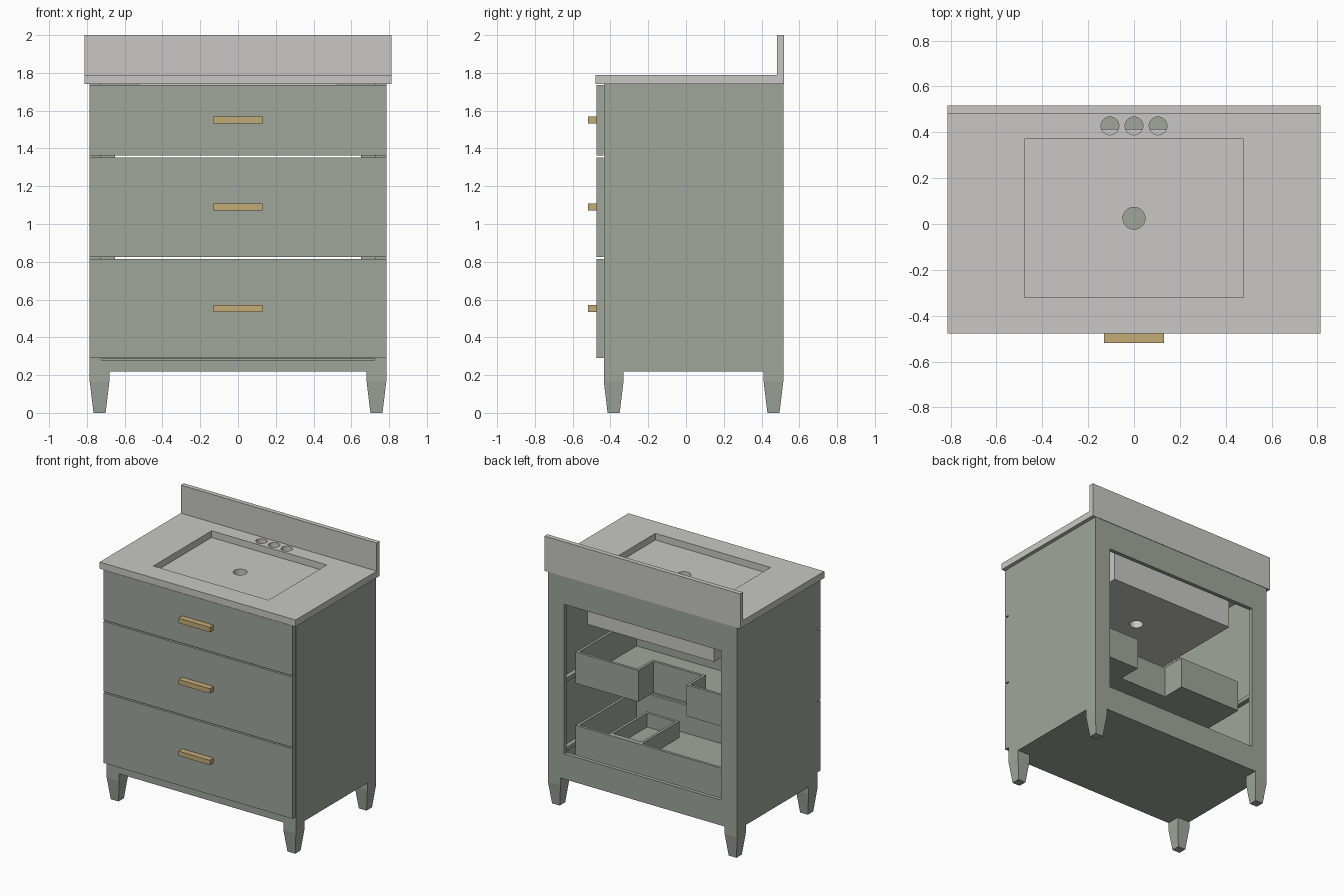
import bpy, bmesh

cube = bpy.data.objects.get("Cube")
if cube:
    bpy.data.objects.remove(cube, do_unlink=True)


def material(name, rgb):
    m = bpy.data.materials.new(name)
    m.use_nodes = True
    m.diffuse_color = (*rgb, 1)
    m.node_tree.nodes["Principled BSDF"].inputs["Base Color"].default_value = (*rgb, 1)
    return m


SAGE = material("sage paint", (0.35, 0.38, 0.33))
STONE = material("grey stone", (0.58, 0.575, 0.56))
BRASS = material("brass", (0.55, 0.41, 0.18))


def finish(name, bm, mat):
    me = bpy.data.meshes.new(name)
    bm.to_mesh(me)
    bm.free()
    me.materials.append(mat)
    ob = bpy.data.objects.new(name, me)
    bpy.context.collection.objects.link(ob)
    return ob


def box(name, x, y, z, mat=SAGE):
    """Box from (min, max) ranges."""
    bm = bmesh.new()
    bmesh.ops.create_cube(bm, size=1)
    for v in bm.verts:
        v.co = [(a + b) / 2 + c * (b - a) for (a, b), c in zip((x, y, z), v.co)]
    return finish(name, bm, mat)


def apply_modifiers(ob):
    bpy.context.view_layer.objects.active = ob
    for mod in list(ob.modifiers):
        bpy.ops.object.modifier_apply(modifier=mod.name)


def cut(ob, cutter):
    mod = ob.modifiers.new("cut", "BOOLEAN")
    mod.operation, mod.solver, mod.object = "DIFFERENCE", "EXACT", cutter
    apply_modifiers(ob)
    bpy.data.objects.remove(cutter, do_unlink=True)


def cut_hole(ob, x, y, r):
    bm = bmesh.new()
    bmesh.ops.create_cone(bm, cap_ends=True, segments=32, radius1=r, radius2=r, depth=4)
    bmesh.ops.translate(bm, verts=bm.verts, vec=(x, y, 1))
    cut(ob, finish("hole_cutter", bm, STONE))


def tray(name, outline, z0, z1, wall=0.02):
    """Open-topped box over a counter-clockwise plan outline."""
    bm = bmesh.new()
    low = [bm.verts.new((x, y, z0)) for x, y in outline]
    top = [bm.verts.new((x, y, z1)) for x, y in outline]
    bm.faces.new(low[::-1])
    for i in range(len(low)):
        j = (i + 1) % len(low)
        bm.faces.new((low[i], low[j], top[j], top[i]))
    ob = finish(name, bm, SAGE)
    mod = ob.modifiers.new("thickness", "SOLIDIFY")
    mod.thickness, mod.offset, mod.use_even_offset = wall, -1, True
    apply_modifiers(ob)
    return ob


W, FRONT, BACK, T = 0.785, -0.435, 0.515, 0.03
BASE, TOP = 0.22, 1.74
INNER = W - T

# Carcass
for side, s in (("left", 1), ("right", -1)):
    def span(a, b):
        return tuple(sorted((s * a, s * b)))
    box(side + "_side_panel", span(INNER, W), (FRONT, BACK), (BASE, TOP))
    box(side + "_back_stile", span(0.65, INNER), (BACK - T, BACK), (0.41, 1.53))
    box(side + "_front_stile", span(0.725, INNER), (FRONT, FRONT + T), (0.28, TOP))
    for level, z in (("lower", 0.36), ("middle", 0.88)):
        box(f"{side}_{level}_slide", span(0.72, INNER), (-0.4, 0.42), (z, z + 0.03))
box("floor_panel", (-INNER, INNER), (FRONT + T, BACK - T), (BASE, BASE + 0.025))
box("front_bottom_rail", (-INNER, INNER), (FRONT, FRONT + T), (BASE, 0.28))
box("back_bottom_rail", (-INNER, INNER), (BACK - T, BACK), (BASE, 0.41))
box("back_top_rail", (-INNER, INNER), (BACK - T, BACK), (1.53, TOP))

# Tapered legs: square block above, narrowing to the foot
for sx, side in ((1, "left"), (-1, "right")):
    for cy, end in ((FRONT + 0.052, "front"), (BACK - 0.052, "back")):
        cx = sx * (W - 0.052)
        bm = bmesh.new()
        rings = []
        for z, h in ((0, 0.032), (0.165, 0.052), (BASE, 0.052)):
            rings.append([bm.verts.new((cx + a * h, cy + b * h, z))
                          for a, b in ((-1, -1), (1, -1), (1, 1), (-1, 1))])
        bm.faces.new(rings[0][::-1])
        bm.faces.new(rings[-1])
        for lo, hi in zip(rings, rings[1:]):
            for i in range(4):
                j = (i + 1) % 4
                bm.faces.new((lo[i], lo[j], hi[j], hi[i]))
        finish(f"{end}_{side}_leg", bm, SAGE)

# Drawer fronts and pulls
for name, z0, z1, pull in (("bottom", 0.29, 0.815, 0.553),
                           ("middle", 0.825, 1.352, 1.09),
                           ("top", 1.362, 1.737, 1.55)):
    box(name + "_drawer_front", (-W, W), (-0.475, FRONT - 0.002), (z0, z1))
    box(name + "_pull", (-0.13, 0.13), (-0.52, -0.475), (pull - 0.018, pull + 0.018), BRASS)

# Drawer boxes: the middle one is notched for plumbing
D, B, F = 0.72, 0.28, FRONT
tray("middle_drawer_box", [(-D, F), (D, F), (D, B), (0.2, B), (0.2, 0.1),
                           (-0.2, 0.1), (-0.2, B), (-D, B)], 0.83, 1.065)
tray("bottom_drawer_box", [(-D, F), (D, F), (D, B), (-D, B)], 0.285, 0.515)
tray("bottom_drawer_tray", [(0.18, -0.18), (0.455, -0.18), (0.455, B - 0.02),
                            (0.18, B - 0.02)], 0.39, 0.515)

# Countertop with basin opening and three tap holes
counter = box("countertop", (-0.813, 0.813), (-0.478, 0.518), (TOP, 1.79), STONE)
cut(counter, box("basin_cutter", (-0.478, 0.478), (-0.32, 0.37), (1.6, 1.9), STONE))
for x in (-0.105, 0, 0.105):
    cut_hole(counter, x, 0.428, 0.039)
box("backsplash", (-0.813, 0.813), (0.483, 0.518), (1.79, 2.0), STONE)

# Sink body with drain
sink = box("sink_body", (-0.525, 0.525), (-0.365, 0.415), (1.375, TOP), STONE)
cut_hole(sink, 0, 0.025, 0.048)
